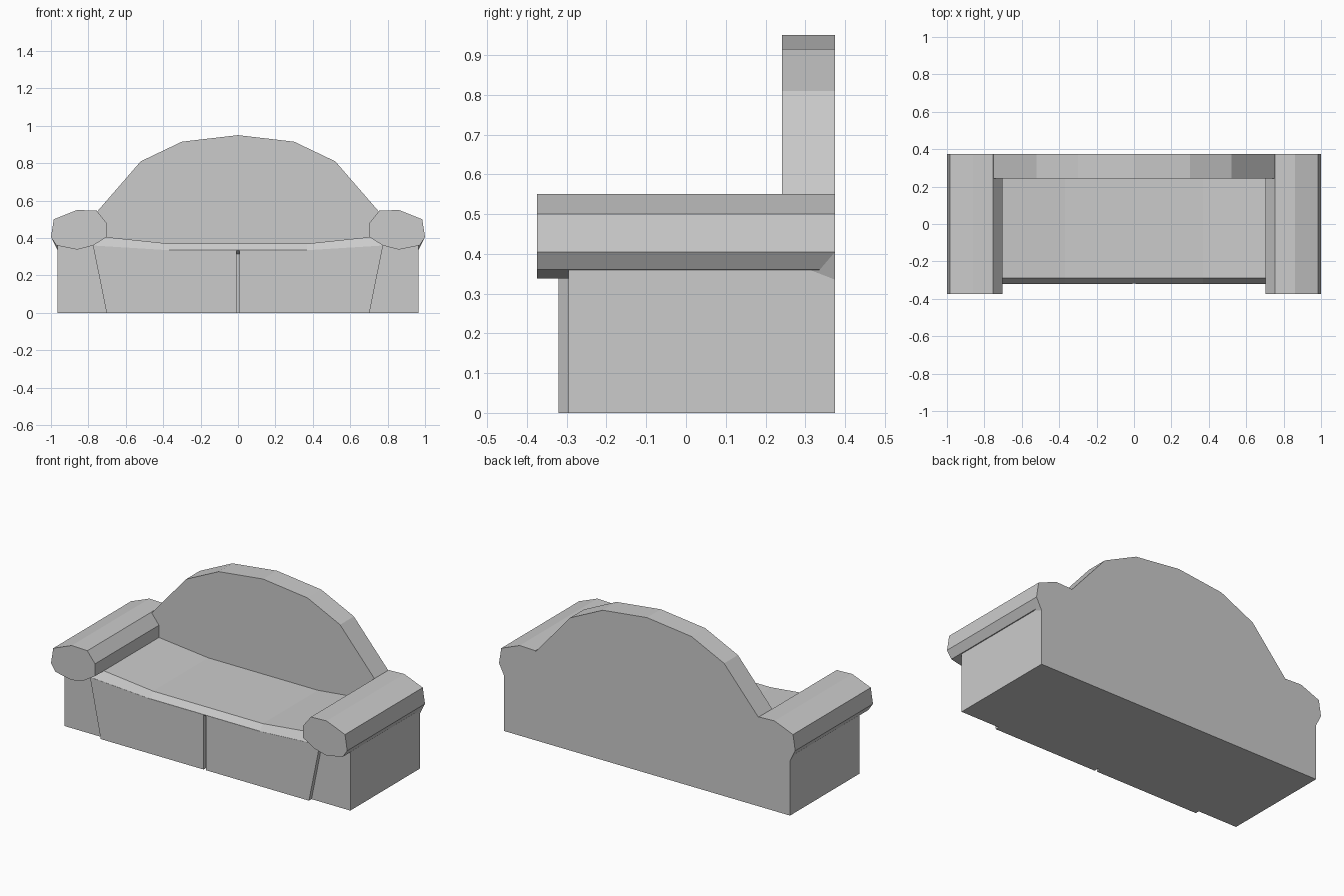
import bpy, bmesh

if "Cube" in bpy.data.objects:
    bpy.data.objects.remove(bpy.data.objects["Cube"])


def loft(name, rings, mirror=False):
    """Solid through a list of (y, [(x, z), ...]) cross-sections."""
    bm = bmesh.new()
    loops = [[bm.verts.new((x, y, z)) for x, z in pts] for y, pts in rings]
    n = len(loops[0])
    for a, b in zip(loops, loops[1:]):
        for i in range(n):
            j = (i + 1) % n
            bm.faces.new((a[i], a[j], b[j], b[i]))
    bm.faces.new(loops[0])
    bm.faces.new(loops[-1])
    bmesh.ops.recalc_face_normals(bm, faces=bm.faces)
    mesh = bpy.data.meshes.new(name)
    bm.to_mesh(mesh)
    bm.free()
    ob = bpy.data.objects.new(name, mesh)
    bpy.context.collection.objects.link(ob)
    if mirror:
        ob.modifiers.new("mirror", 'MIRROR')
    return ob


def prism(name, pts, y0, y1, mirror=False):
    return loft(name, [(y0, pts), (y1, pts)], mirror)


def both_sides(half):
    """Close a right-hand half profile with its reflection."""
    return half + [(-x, z) for x, z in reversed(half) if x]


# base box
prism("base", both_sides([(0.965, 0), (0.965, 0.36)]), -0.295, 0.375)

# arched back
prism("back", both_sides([(0.0, 0.95), (0.30, 0.915), (0.52, 0.81),
                          (0.75, 0.545), (0.80, 0.45), (0.80, 0.02)]), 0.242, 0.375)

# rolled arms
arm = [(0.755, 0.546), (0.86, 0.55), (0.985, 0.50), (1.0, 0.405), (0.97, 0.36),
       (0.86, 0.338), (0.775, 0.36), (0.703, 0.405), (0.703, 0.48)]
prism("arm", arm, -0.375, 0.375, mirror=True)

# flare joining side and arm at the rear corner
loft("rear_flare", [(0.22, [(0.95, 0.38), (0.965, 0.395), (0.965, 0.41), (0.95, 0.41)]),
                    (0.375, [(0.95, 0.335), (0.965, 0.335), (1.0, 0.405), (0.95, 0.41)])],
     mirror=True)

# dished seat with a sloped front lip
lip = both_sides([(0.775, 0.356), (0.775, 0.36), (0.37, 0.335), (0.37, 0.331)][1:3])
top = both_sides([(0.72, 0.407), (0.37, 0.37)])


def seat_ring(upper, drop):
    return upper + [(x, z - drop) for x, z in reversed(upper)]


loft("seat", [(-0.319, seat_ring(lip, 0.003)), (-0.29, seat_ring(top, 0.06)),
              (0.26, seat_ring(top, 0.06))])

# two front panels with a narrow gap between them
panel = [(0.008, 0), (0.703, 0), (0.775, 0.358), (0.37, 0.334), (0.008, 0.334)]
prism("front_panel", panel, -0.32, -0.28, mirror=True)
